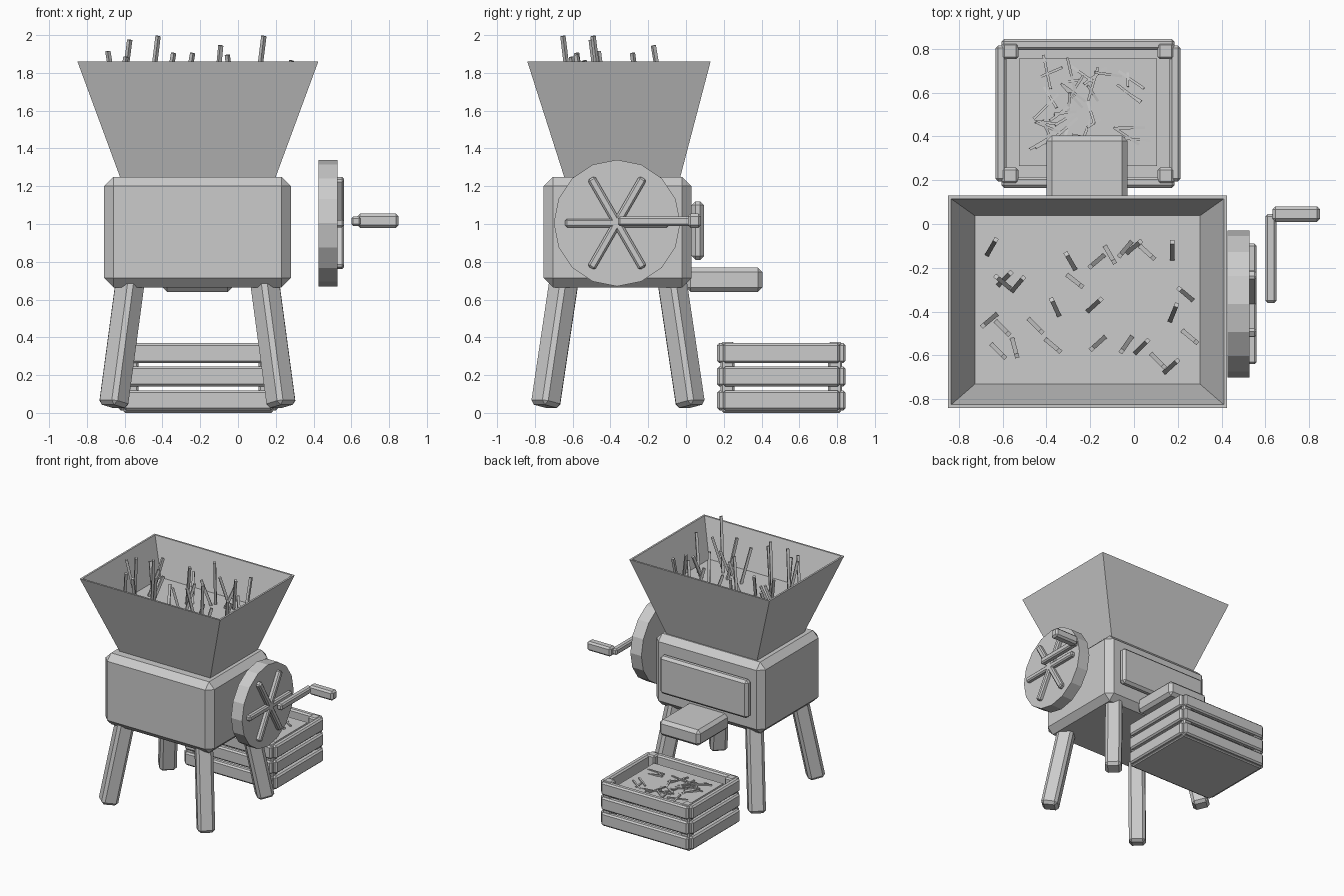
import bpy, bmesh, math, random
from mathutils import Vector, Matrix

if "Cube" in bpy.data.objects:
    bpy.data.objects.remove(bpy.data.objects["Cube"])

random.seed(4)
grey = bpy.data.materials.new("plain grey")
grey.diffuse_color = (0.6, 0.6, 0.6, 1)
grey.use_nodes = True
grey.node_tree.nodes["Principled BSDF"].inputs["Base Color"].default_value = grey.diffuse_color


def finish(name, bm, bevel=0.0):
    """Turn a bmesh into a flat-shaded object with chamfered edges."""
    if bevel:
        bmesh.ops.bevel(bm, geom=bm.edges[:], offset=bevel, segments=1,
                        affect='EDGES', clamp_overlap=True)
    bmesh.ops.recalc_face_normals(bm, faces=bm.faces[:])
    me = bpy.data.meshes.new(name)
    bm.to_mesh(me)
    bm.free()
    me.materials.append(grey)
    ob = bpy.data.objects.new(name, me)
    bpy.context.collection.objects.link(ob)
    return ob


def box(name, x, y, z, bevel=0.0):
    """Box from (min, max) ranges on each axis."""
    bm = bmesh.new()
    size = (x[1] - x[0], y[1] - y[0], z[1] - z[0])
    mid = Vector((sum(x) / 2, sum(y) / 2, sum(z) / 2))
    bmesh.ops.create_cube(bm, size=1, matrix=Matrix.Translation(mid) @ Matrix.Diagonal((*size, 1)))
    return finish(name, bm, bevel)


def add_rod(bm, a, b, width):
    """Square rod between two points."""
    a, b = Vector(a), Vector(b)
    d = b - a
    m = (Matrix.Translation((a + b) / 2) @ d.to_track_quat('Z', 'Y').to_matrix().to_4x4()
         @ Matrix.Diagonal((width, width, d.length, 1)))
    bmesh.ops.create_cube(bm, size=1, matrix=m)


# Main housing with rear panel and outlet chute
box("housing", (-0.71, 0.28), (-0.755, 0.03), (0.665, 1.25), 0.05)
box("rear_panel", (-0.62, 0.18), (0.03, 0.095), (0.81, 1.12), 0.02)
box("outlet_chute", (-0.40, -0.03), (0.0, 0.405), (0.64, 0.77), 0.025)

# Hopper: thin-walled tapered funnel
TOP, BOT = (-0.85, 0.425, -0.84, 0.13, 1.86), (-0.625, 0.20, -0.645, -0.03, 1.25)


def ring(bm, t, inset):
    """Rectangle on the funnel at fraction t from bottom to top."""
    x0, x1, y0, y1, z = [b + (a - b) * t for a, b in zip(TOP, BOT)]
    i = inset
    return [bm.verts.new(p) for p in ((x0 + i, y0 + i, z), (x1 - i, y0 + i, z),
                                      (x1 - i, y1 - i, z), (x0 + i, y1 - i, z))]


bm = bmesh.new()
rings = [ring(bm, 0, 0), ring(bm, 1, 0), ring(bm, 1, 0.015), ring(bm, 0, 0.015)]
for k in range(4):
    lo, hi = rings[k], rings[(k + 1) % 4]
    for j in range(4):
        bm.faces.new((lo[j], lo[(j + 1) % 4], hi[(j + 1) % 4], hi[j]))
finish("hopper", bm)

# Surface of the load inside the hopper
bm = bmesh.new()
bm.faces.new(ring(bm, 0.52, 0.014))
finish("hopper_fill", bm)

# Stalks standing in the load: x, y, lean direction (degrees), top height
stalks = [
    (-0.65, -0.105, 60, 1.80), (-0.59, -0.25, 45, 1.78), (-0.60, -0.265, 140, 1.84),
    (-0.53, -0.275, 50, 1.75), (-0.66, -0.44, 220, 1.92), (-0.60, -0.475, -45, 1.98),
    (-0.545, -0.565, -75, 1.86), (-0.62, -0.58, -45, 1.89), (-0.45, -0.465, -45, 2.0),
    (-0.36, -0.38, 115, 1.76), (-0.37, -0.555, -40, 1.91), (-0.29, -0.17, 120, 1.80),
    (-0.27, -0.26, -38, 1.91), (-0.17, -0.17, 220, 1.78), (-0.11, -0.14, -60, 1.95),
    (-0.04, -0.115, 230, 1.82), (0.0, -0.105, 40, 1.74), (0.06, -0.13, -42, 1.84),
    (0.175, -0.12, 90, 1.86), (0.235, -0.32, 140, 1.80), (0.18, -0.405, 68, 1.76),
    (0.255, -0.515, -40, 1.87), (-0.18, -0.37, 42, 1.82), (-0.165, -0.545, 222, 1.86),
    (-0.035, -0.55, 235, 1.90), (0.035, -0.56, 45, 1.78), (0.11, -0.625, -45, 2.0),
    (0.17, -0.65, 42, 1.82)]
bm = bmesh.new()
for x, y, ang, top in stalks:
    c, s = math.cos(math.radians(ang)) * 0.038, math.sin(math.radians(ang)) * 0.038
    add_rod(bm, (x - c, y - s, 1.56), (x + c, y + s, top - 0.005), 0.02)
finish("stalks", bm)

# Four splayed legs
for sx, side in ((-1, "left"), (1, "right")):
    for sy, end in ((-1, "front"), (1, "back")):
        bm = bmesh.new()
        add_rod(bm, (-0.215 + sx * 0.35, -0.36 + sy * 0.28, 0.74),
                (-0.215 + sx * 0.445, -0.36 + sy * 0.385, 0.035), 0.13)
        finish(f"{end}_{side}_leg", bm, 0.022)

# Flywheel with three crossed bars
WY, WZ = -0.365, 1.005
bm = bmesh.new()
bmesh.ops.create_cone(bm, cap_ends=True, segments=16, radius1=0.335, radius2=0.335, depth=0.1,
                      matrix=Matrix.Translation((0.477, WY, WZ)) @ Matrix.Rotation(math.pi / 2, 4, 'Y'))
finish("flywheel", bm)
for i in range(3):
    bm = bmesh.new()
    m = (Matrix.Translation((0.535, WY, WZ)) @ Matrix.Rotation(i * math.pi / 3, 4, 'X')
         @ Matrix.Diagonal((0.05, 0.55, 0.045, 1)))
    bmesh.ops.create_cube(bm, size=1, matrix=m)
    finish(f"wheel_spoke_{i + 1}", bm, 0.01)

# Crank arm and grip
box("crank_arm", (0.60, 0.65), (-0.36, 0.045), (0.99, 1.04), 0.01)
box("crank_grip", (0.632, 0.85), (0.01, 0.08), (0.98, 1.055), 0.014)

# Crate: floor, corner posts and three tiers of slats
CX, CY = -0.21, 0.505
box("crate_floor", (-0.605, 0.185), (0.19, 0.82), (0.0, 0.045), 0.008)
for sx in (-1, 1):
    for sy in (-1, 1):
        px, py = CX + sx * 0.355, CY + sy * 0.285
        box("crate_post", (px - 0.037, px + 0.037), (py - 0.037, py + 0.037), (0.01, 0.375), 0.01)
for z in (0.013, 0.14, 0.264):
    for s in (-1, 1):
        px, py = CX + s * 0.397, CY + s * 0.315
        box("crate_side_slat", (px - 0.025, px + 0.025), (0.195, 0.815), (z, z + 0.106), 0.012)
        box("crate_end_slat", (-0.605, 0.185), (py - 0.025, py + 0.025), (z, z + 0.106), 0.012)

# Shredded straw in the crate
box("crate_fill", (-0.525, 0.105), (0.265, 0.755), (0.27, 0.325))
bm = bmesh.new()
for i in range(38):
    x, y = random.uniform(-0.42, 0.02), random.uniform(0.36, 0.72)
    a, h = random.uniform(0, math.pi), random.uniform(0.03, 0.08)
    dx, dy, dz = math.cos(a) * h, math.sin(a) * h, random.uniform(-0.01, 0.01)
    add_rod(bm, (x - dx, y - dy, 0.327 - dz), (x + dx, y + dy, 0.327 + dz), 0.012)
finish("crate_straw", bm)
